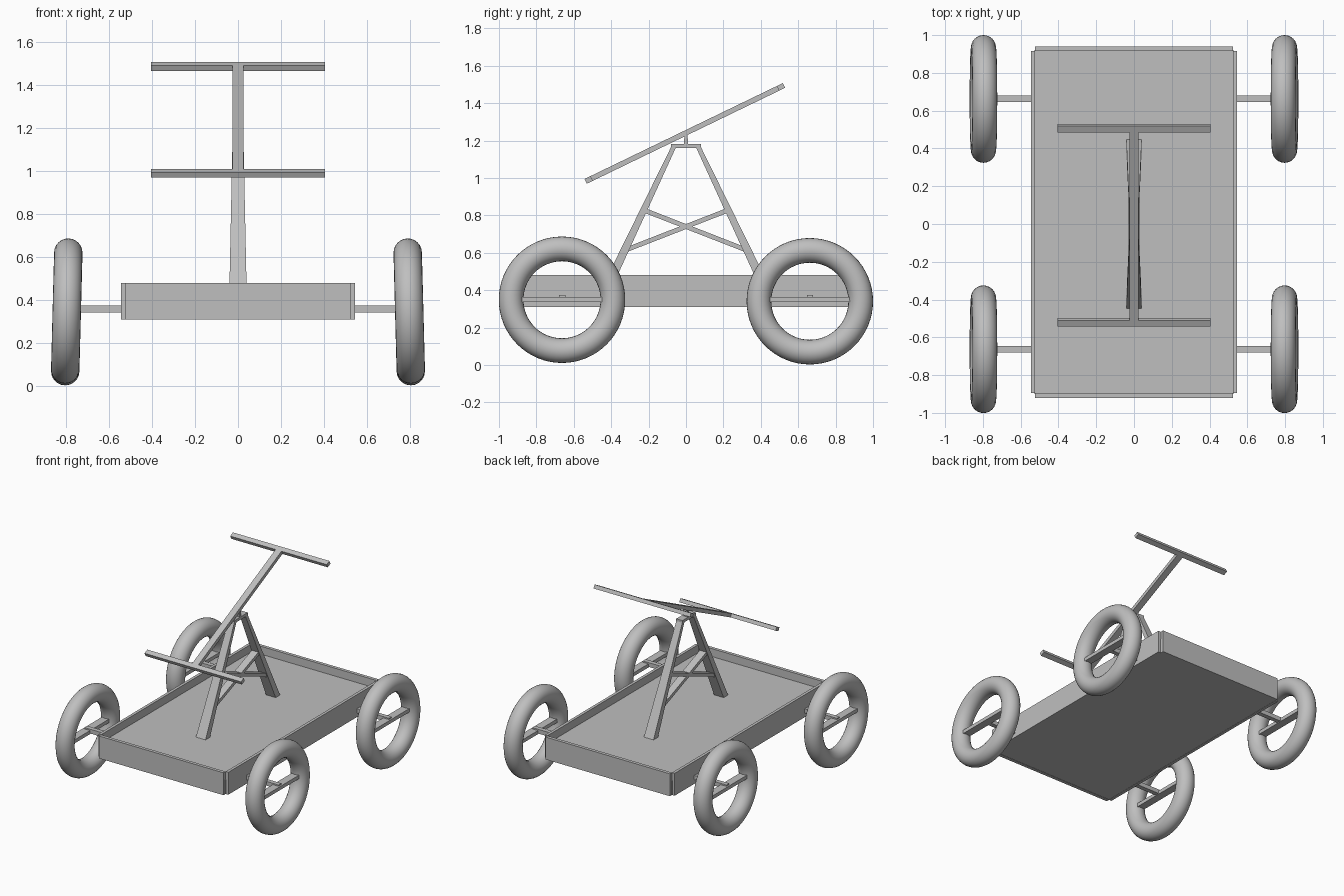
import bpy, bmesh, math
from mathutils import Vector, Matrix

cube = bpy.data.objects.get("Cube")
if cube:
    bpy.data.objects.remove(cube, do_unlink=True)

GREY = (0.52, 0.52, 0.52, 1)
grey = bpy.data.materials.new("plain grey")
grey.use_nodes = True
grey.diffuse_color = GREY
grey.node_tree.nodes["Principled BSDF"].inputs["Base Color"].default_value = GREY


def finish(name, bm):
    bmesh.ops.recalc_face_normals(bm, faces=bm.faces)
    mesh = bpy.data.meshes.new(name)
    bm.to_mesh(mesh)
    bm.free()
    mesh.materials.append(grey)
    obj = bpy.data.objects.new(name, mesh)
    bpy.context.collection.objects.link(obj)
    return obj


def box(name, low, high):
    """Axis-aligned box between two corners."""
    low, high = Vector(low), Vector(high)
    bm = bmesh.new()
    bmesh.ops.create_cube(bm, size=1)
    for v in bm.verts:
        v.co = (low + high) / 2 + v.co * (high - low)
    return finish(name, bm)


def side_prism(name, profile, half_width):
    """Side profile of (y, z) points spread in x; half_width(z) allows taper."""
    bm = bmesh.new()
    left = [bm.verts.new((half_width(z), y, z)) for y, z in profile]
    right = [bm.verts.new((-half_width(z), y, z)) for y, z in profile]
    bm.faces.new(left)
    bm.faces.new(right[::-1])
    for i in range(len(profile)):
        j = (i + 1) % len(profile)
        bm.faces.new((left[i], right[i], right[j], left[j]))
    return finish(name, bm)


def bar(name, start, end, thickness, half_width):
    """Straight board in the side plane between two (y, z) points."""
    a, b = Vector(start), Vector(end)
    d = (b - a).normalized()
    n = Vector((-d.y, d.x)) * thickness / 2
    return side_prism(name, [a + n, b + n, b - n, a - n], lambda z: half_width)


# Tray: floor with four boards standing above it
MID = 0.01
box("tray_floor", (-0.527, MID - 0.91, 0.312), (0.527, MID + 0.91, 0.42))
for side, s in (("left", 1), ("right", -1)):
    box(side + "_board", (s * 0.523, MID - 0.905, 0.31), (s * 0.545, MID + 0.905, 0.48))
for end, s in (("front", -1), ("rear", 1)):
    box(end + "_board", (-0.523, MID + s * 0.905, 0.31), (0.523, MID + s * 0.93, 0.48))

# Tapered trestle legs with crossed braces
for end, s in (("front", -1), ("rear", 1)):
    side_prism(end + "_leg",
               [(s * 0.452, 0.41), (s * 0.08, 1.165), (s * 0.053, 1.165), (s * 0.398, 0.41)],
               lambda z: 0.041 - 0.021 * (z - 0.41))
    bar(end + "_brace", (s * 0.335, 0.61), (-s * 0.23, 0.83), 0.025, 0.028)
box("trestle_cap", (-0.026, -0.08, 1.16), (0.026, 0.08, 1.182))
side_prism("pivot_post", [(-0.012, 1.18), (0.012, 1.18), (0.006, 1.25), (-0.006, 1.25)],
           lambda z: 0.018)

# Rocking pump handle with a crossbar at each end
low, high = Vector((-0.52, 0.99)), Vector((0.508, 1.487))
d = (high - low).normalized()
bar("handle_beam", low, high, 0.028, 0.025)
for end, p in (("front", low), ("rear", high)):
    bar(end + "_crossbar", p - d * 0.018, p + d * 0.018, 0.028, 0.405)


def wheel(name, x, y, z, tilt):
    """Round tyre, made by spinning a circle around the wheel axis."""
    bm = bmesh.new()
    ring = Matrix.Translation((0, 0.272, 0)) @ Matrix.Rotation(math.pi / 2, 4, "Y")
    bmesh.ops.create_circle(bm, segments=24, radius=0.066,
                            matrix=Matrix.Translation((0, 0.272, 0)))
    bmesh.ops.spin(bm, geom=bm.verts[:] + bm.edges[:], cent=(0, 0, 0), axis=(1, 0, 0),
                   angle=math.tau, steps=64, use_merge=True)
    bmesh.ops.remove_doubles(bm, verts=bm.verts, dist=0.0005)
    bmesh.ops.transform(bm, verts=bm.verts,
                        matrix=Matrix.Translation((x, y, z)) @ Matrix.Rotation(tilt, 4, "Y"))
    obj = finish(name, bm)
    for f in obj.data.polygons:
        f.use_smooth = True


# Wheels with slight camber, each with a spoke board and an axle
for end, y, z in (("front", -0.663, 0.349), ("rear", 0.662, 0.341)):
    for side, s in (("left", 1), ("right", -1)):
        name = end + "_" + side
        wheel(name + "_tyre", s * 0.797, y, z, -s * math.radians(1.5))
        box(name + "_spoke", (s * 0.797 - 0.03, y - 0.225, 0.337),
            (s * 0.797 + 0.03, y + 0.225, 0.364))
        box(name + "_axle", (s * 0.5, y - 0.016, 0.342), (s * 0.815, y + 0.018, 0.374))
